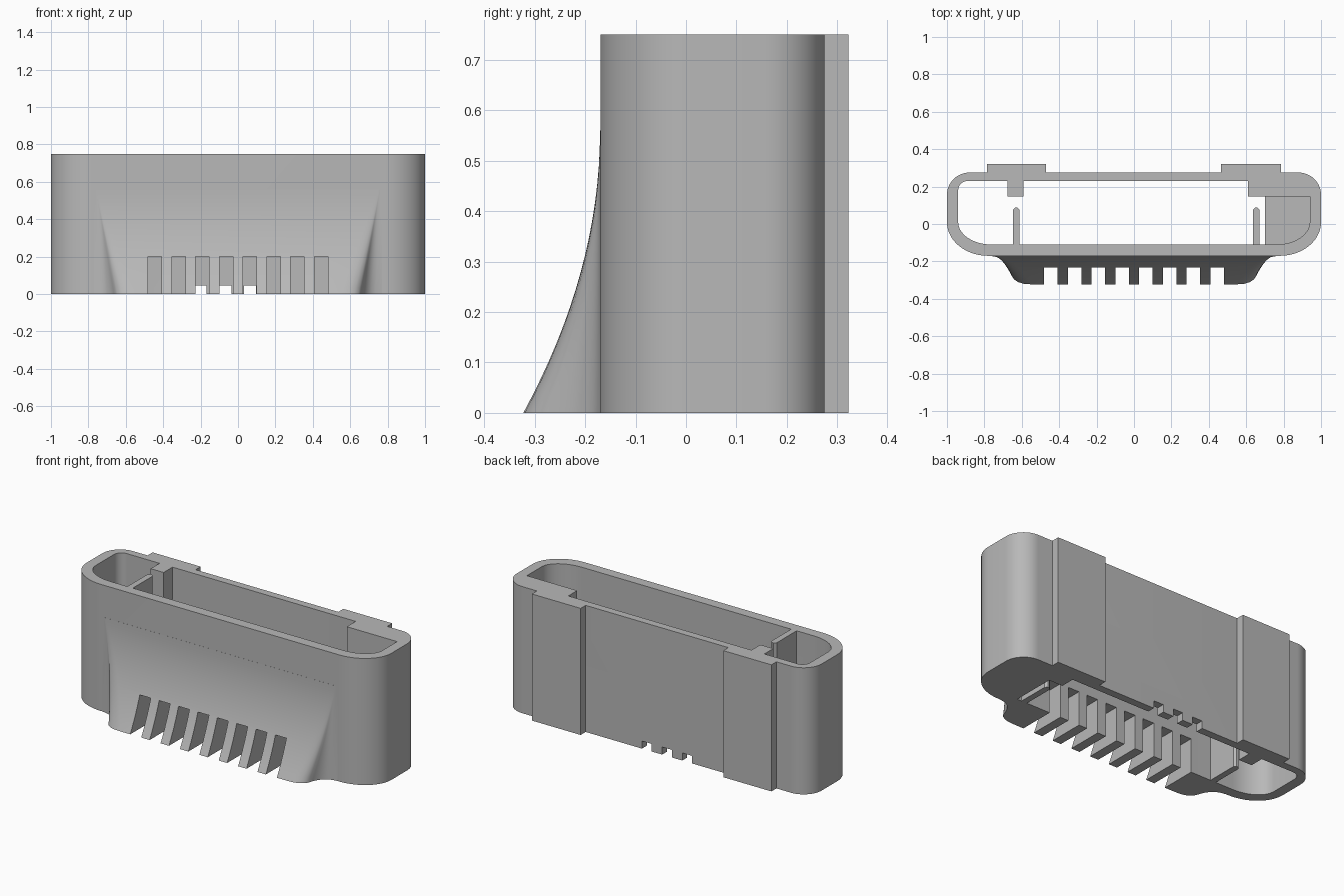
import bpy, bmesh, math

if "Cube" in bpy.data.objects:
    bpy.data.objects.remove(bpy.data.objects["Cube"], do_unlink=True)

HEIGHT = 0.75
grey = bpy.data.materials.new("plain grey")
grey.use_nodes = True
COLOUR = (0.48, 0.48, 0.48, 1)
grey.diffuse_color = COLOUR
grey.node_tree.nodes["Principled BSDF"].inputs["Base Color"].default_value = COLOUR


def loft(name, sections):
    """Solid through a stack of closed sections with equal point counts."""
    bm = bmesh.new()
    rings = [[bm.verts.new(p) for p in s] for s in sections]
    n = len(rings[0])
    for low, high in zip(rings, rings[1:]):
        for i in range(n):
            j = (i + 1) % n
            bm.faces.new((low[i], low[j], high[j], high[i]))
    bm.faces.new(rings[0][::-1])
    bm.faces.new(rings[-1])
    bmesh.ops.recalc_face_normals(bm, faces=bm.faces)
    mesh = bpy.data.meshes.new(name)
    bm.to_mesh(mesh)
    bm.free()
    mesh.materials.append(grey)
    obj = bpy.data.objects.new(name, mesh)
    bpy.context.collection.objects.link(obj)
    return obj


def prism(name, outline, z0=0, z1=HEIGHT):
    return loft(name, [[(x, y, z) for x, y in outline] for z in (z0, z1)])


def box(name, x0, x1, y0, y1, z0=0, z1=HEIGHT):
    return prism(name, [(x0, y0), (x1, y0), (x1, y1), (x0, y1)], z0, z1)


def arc(cx, cy, rx, ry, start, steps=14):
    """Quarter ellipse, counter-clockwise from the start angle in degrees."""
    angles = [math.radians(start + 90 * i / steps) for i in range(steps + 1)]
    return [(cx + rx * math.cos(a), cy + ry * math.sin(a)) for a in angles]


def mirrored(right):
    return right + [(-x, y) for x, y in reversed(right)]


def cut(obj, cutter):
    mod = obj.modifiers.new("cut", "BOOLEAN")
    mod.operation = "DIFFERENCE"
    mod.solver = "EXACT"
    mod.object = cutter
    bpy.context.view_layer.objects.active = obj
    bpy.ops.object.modifier_apply(modifier=mod.name)


def smooth(obj):
    bpy.ops.object.select_all(action="DESELECT")
    obj.select_set(True)
    bpy.context.view_layer.objects.active = obj
    bpy.ops.object.shade_smooth_by_angle(angle=math.radians(30))


# Hollow body with soft front corners and tighter back corners
outer = arc(0.78, 0.01, 0.22, 0.18, -90) + arc(0.88, 0.155, 0.12, 0.12, 0)
front_inner = arc(0.76, 0.01, 0.18, 0.12, -90)
inner = front_inner + arc(0.89, 0.18, 0.05, 0.05, 0)
body = prism("body_shell", mirrored(outer))
cavity = prism("cavity_cutter", mirrored(inner), -0.1, HEIGHT + 0.1)

# Flared front scoop: side profile as (half width, share of depth)
side = [(0.77, 0), (0.735, 0.04), (0.71, 0.11), (0.69, 0.22), (0.675, 0.36),
        (0.663, 0.52), (0.654, 0.7), (0.642, 0.82), (0.62, 0.92), (0.59, 0.98), (0.55, 1)]
SCOOP_TOP = 0.56
sections = []
for i in range(17):
    f = i / 16
    depth = 0.152 * (1 - f) ** 2 + 0.0005
    half = [(0.77, -0.16)]
    half += [(x + (0.77 - x) * 0.9 * f, -0.17 - depth * t) for x, t in side]
    sections.append([(x, y, f * SCOOP_TOP) for x, y in mirrored(half)])
scoop = loft("front_scoop", sections)

# Vent slots through the scoop and small notches under the back wall
cutters = [box("slot_cutter", x - 0.036, x + 0.036, -0.4, -0.05, -0.1, 0.2)
           for x in [0.127 * (i - 3.5) for i in range(8)]]
notches = [box("notch_cutter", x - 0.032, x + 0.032, 0.2, 0.35, -0.1, 0.045)
           for x in (-0.2, -0.068, 0.064)]
for cutter in [cavity] + cutters + notches:
    cut(body, cutter)
for cutter in cutters:
    cut(scoop, cutter)
for cutter in [cavity] + cutters + notches:
    bpy.data.objects.remove(cutter, do_unlink=True)

# Raised strips on the back
box("back_strip_right", -0.785, -0.47, 0.27, 0.322)
box("back_strip_left", 0.465, 0.785, 0.27, 0.322)

# Inner post, corner block and end floor
box("inner_post", -0.675, -0.59, 0.147, 0.24)
box("corner_block", 0.61, 0.945, 0.147, 0.235)
floor = prism("end_floor", [(0.7, 0.15), (0.7, -0.11)] + front_inner + [(0.94, 0.15)], 0, 0.06)

# Thin upright fins with narrowed tips
for name, x, top in (("fin_right", -0.63, HEIGHT), ("fin_left", 0.653, 0.55)):
    prism(name, [(x - 0.018, -0.12), (x + 0.018, -0.12), (x + 0.018, 0.075),
                 (x + 0.006, 0.088), (x - 0.006, 0.088), (x - 0.018, 0.075)], 0, top)

for part in (body, scoop, floor):
    smooth(part)
